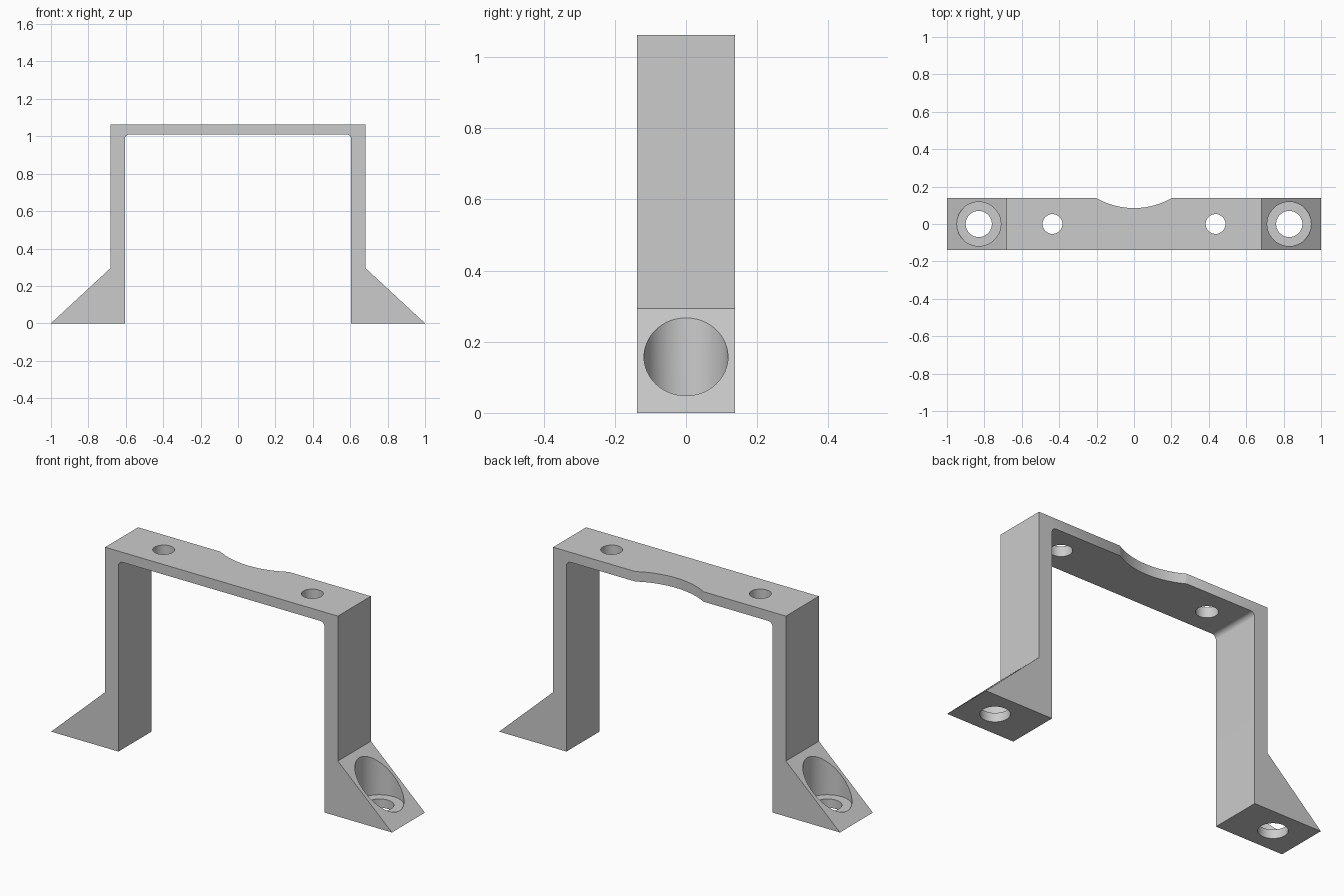
import bpy, bmesh, math

cube = bpy.data.objects.get("Cube")
if cube:
    bpy.data.objects.remove(cube, do_unlink=True)

HALF_DEPTH = 0.138
TOP, INNER_TOP = 1.063, 1.01
FILLET = 0.025

grey = bpy.data.materials.new("plain_grey")
grey.use_nodes = True
colour = (0.6, 0.6, 0.6, 1)
grey.diffuse_color = colour
grey.node_tree.nodes["Principled BSDF"].inputs["Base Color"].default_value = colour


def add_object(name, bm):
    bmesh.ops.recalc_face_normals(bm, faces=bm.faces)
    mesh = bpy.data.meshes.new(name)
    bm.to_mesh(mesh)
    bm.free()
    mesh.materials.append(grey)
    obj = bpy.data.objects.new(name, mesh)
    bpy.context.collection.objects.link(obj)
    return obj


def cylinder_cutter(name, x, y, radius, low, high, sides=64):
    bm = bmesh.new()
    bmesh.ops.create_cone(bm, cap_ends=True, segments=sides, radius1=radius,
                          radius2=radius, depth=high - low)
    bmesh.ops.translate(bm, verts=bm.verts, vec=(x, y, (low + high) / 2))
    obj = add_object(name, bm)
    obj.hide_render = True
    return obj


# Bracket outline: sloped foot, leg, bridge and rounded inner corner
half = [(0.605, 0), (1, 0), (0.683, 0.294), (0.683, TOP)]
inner = []
for i in range(9):
    a = math.pi / 2 * i / 8
    inner.append((0.605 - FILLET + FILLET * math.sin(a),
                  INNER_TOP - FILLET + FILLET * math.cos(a)))
right_side = inner + half
outline = right_side + [(-x, z) for x, z in reversed(right_side)]

bm = bmesh.new()
face = bm.faces.new([bm.verts.new((x, -HALF_DEPTH, z)) for x, z in outline])
result = bmesh.ops.extrude_face_region(bm, geom=[face])
moved = [v for v in result["geom"] if isinstance(v, bmesh.types.BMVert)]
bmesh.ops.translate(bm, verts=moved, vec=(0, 2 * HALF_DEPTH, 0))
bracket = add_object("bracket", bm)

# Foot bolt holes, counterbores, bridge holes and the shallow rear cutout
cutters = [cylinder_cutter("rear_cutout", 0, 0.489, 0.404, 0.9, 1.2, 128)]
for side in (-1, 1):
    cutters += [
        cylinder_cutter("foot_counterbore", side * 0.83, 0, 0.118, 0.047, 0.5),
        cylinder_cutter("foot_hole", side * 0.83, 0, 0.07, -0.1, 0.2),
        cylinder_cutter("bridge_hole", side * 0.436, 0, 0.053, 0.9, 1.2),
    ]

bpy.context.view_layer.objects.active = bracket
for cutter in cutters:
    cut = bracket.modifiers.new(cutter.name, "BOOLEAN")
    cut.operation = "DIFFERENCE"
    cut.solver = "EXACT"
    cut.object = cutter
    bpy.ops.object.modifier_apply(modifier=cut.name)
    bpy.data.objects.remove(cutter, do_unlink=True)

# Smooth the round walls and keep the edges crisp
bpy.ops.object.select_all(action="DESELECT")
bracket.select_set(True)
bpy.ops.object.shade_smooth_by_angle(angle=math.radians(30))
